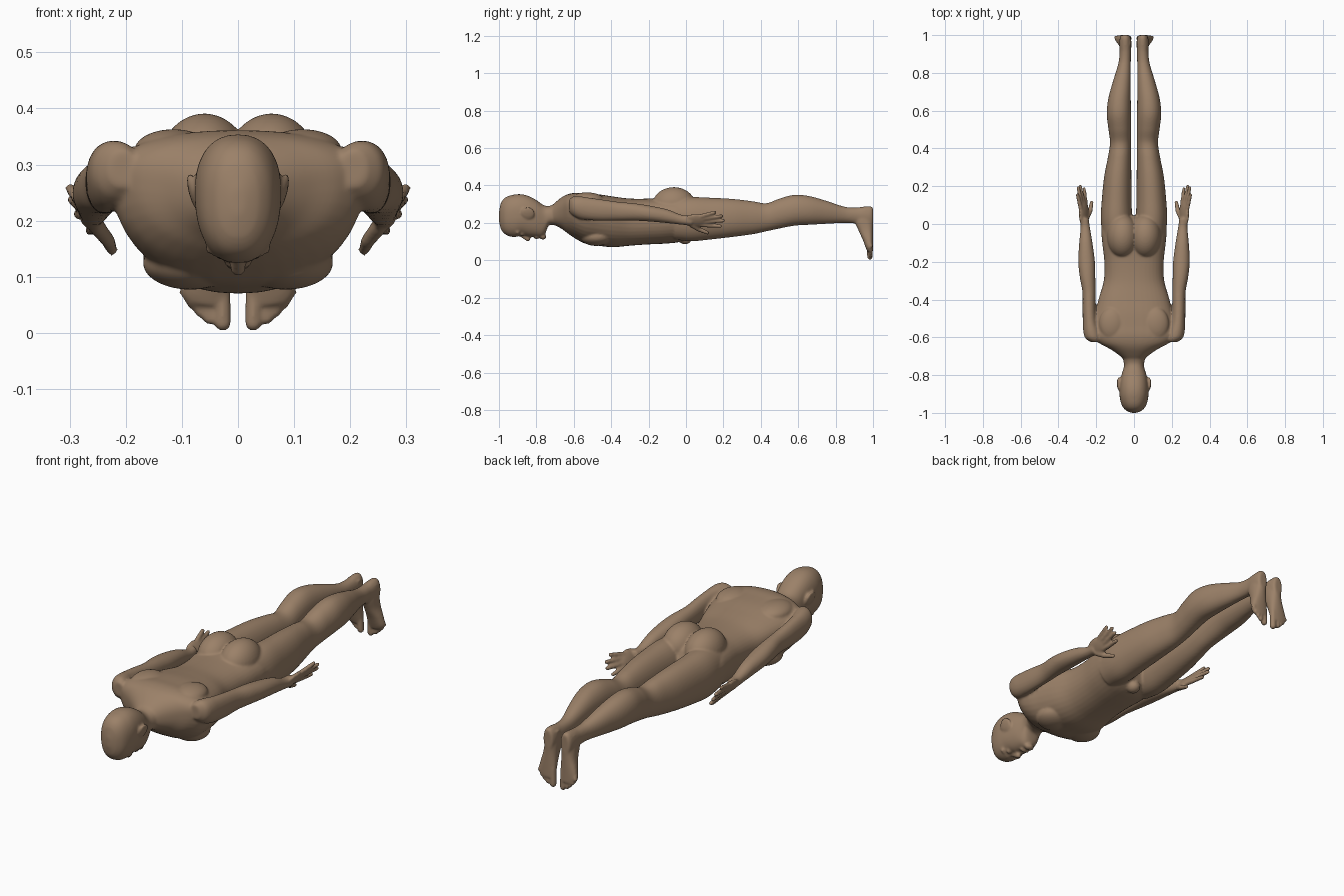
import bpy, bmesh, math
from mathutils import Vector, Matrix

bm = bmesh.new()


def spline(rows, steps=5):
    """Smoothly resample rows whose first value is the position along the axis."""
    out = []
    n = len(rows)
    for i in range(n - 1):
        a, b = rows[i], rows[i + 1]
        p, q = rows[max(i - 1, 0)], rows[min(i + 2, n - 1)]
        h = b[0] - a[0]
        for k in range(steps):
            t = k / steps
            row = [a[0] + h * t]
            for j in range(1, len(a)):
                m0 = (b[j] - p[j]) / (b[0] - p[0]) * h
                m1 = (q[j] - a[j]) / (q[0] - a[0]) * h
                row.append((2*t**3 - 3*t**2 + 1) * a[j] + (t**3 - 2*t**2 + t) * m0
                           + (3*t**2 - 2*t**3) * b[j] + (t**3 - t**2) * m1)
            out.append(row)
    out.append(list(rows[-1]))
    return out


def loft(rows, power=2.3, upright=False, seg=40):
    """Rows: axis position, centre x, half width, low, widest, high."""
    rings = []
    for a, xc, hw, lo, mid, hi in spline(rows):
        ring = []
        for k in range(seg):
            t = 2 * math.pi * k / seg
            c, s = math.cos(t), math.sin(t)
            x = xc + hw * math.copysign(abs(c) ** (2 / power), c)
            d = (hi - mid) if s > 0 else (mid - lo)
            h = mid + d * math.copysign(abs(s) ** (2 / power), s)
            ring.append(bm.verts.new((x, h, a) if upright else (x, a, h)))
        rings.append(ring)
    for r, q in zip(rings, rings[1:]):
        for k in range(seg):
            bm.faces.new((r[k], r[(k + 1) % seg], q[(k + 1) % seg], q[k]))
    bm.faces.new(rings[0])
    bm.faces.new(rings[-1])


def blob(center, radii, roll=0.0):
    m = (Matrix.Translation(center) @ Matrix.Rotation(roll, 4, 'Y')
         @ Matrix.Diagonal((*radii, 1)))
    bmesh.ops.create_uvsphere(bm, u_segments=32, v_segments=20, radius=1, matrix=m)


def capsule(p, q, r0, r1):
    p, q = Vector(p), Vector(q)
    d = q - p
    m = Matrix.Translation((p + q) / 2) @ d.to_track_quat('Z', 'Y').to_matrix().to_4x4()
    bmesh.ops.create_cone(bm, cap_ends=True, segments=20, radius1=r0, radius2=r1,
                          depth=d.length, matrix=m)
    blob(p, (r0,) * 3)
    blob(q, (r1,) * 3)


# head and neck
loft([(-1.0, 0, .012, .21, .235, .258), (-.99, 0, .038, .168, .24, .305),
      (-.965, 0, .062, .138, .24, .336), (-.92, 0, .075, .124, .25, .351),
      (-.88, 0, .077, .133, .25, .353), (-.84, 0, .073, .126, .25, .343),
      (-.80, 0, .066, .124, .24, .322), (-.77, 0, .057, .125, .23, .30),
      (-.752, 0, .053, .145, .23, .292), (-.735, 0, .054, .185, .235, .29),
      (-.71, 0, .06, .188, .24, .298), (-.66, 0, .075, .18, .25, .32)])

# torso
loft([(-.72, 0, .05, .195, .24, .29), (-.69, 0, .085, .182, .255, .317),
      (-.66, 0, .13, .165, .27, .34), (-.63, 0, .185, .142, .28, .354),
      (-.59, 0, .222, .115, .28, .361), (-.54, 0, .222, .09, .27, .358),
      (-.47, 0, .205, .078, .26, .353), (-.39, 0, .185, .07, .25, .341),
      (-.30, 0, .160, .078, .23, .33), (-.20, 0, .157, .085, .23, .33),
      (-.10, 0, .168, .09, .235, .338), (-.03, 0, .172, .10, .235, .335),
      (.02, 0, .16, .13, .23, .315), (.045, 0, .09, .18, .23, .27)])

# face: nose, lips, chin
capsule((0, -.885, .135), (0, -.845, .115), .009, .014)
blob((0, -.80, .124), (.024, .012, .012))
blob((0, -.765, .126), (.024, .018, .016))
# groin
blob((0, -.005, .115), (.032, .035, .03))

# leg
loft([(-.06, .09, .078, .11, .22, .33), (.03, .093, .083, .102, .22, .338),
      (.12, .092, .079, .11, .22, .335), (.25, .086, .072, .125, .22, .328),
      (.36, .076, .061, .14, .225, .315), (.43, .071, .056, .155, .23, .305),
      (.50, .075, .060, .17, .25, .33), (.58, .080, .064, .185, .265, .35),
      (.66, .077, .060, .19, .265, .343), (.75, .065, .048, .195, .26, .318),
      (.85, .050, .033, .20, .245, .286), (.91, .046, .030, .195, .243, .282),
      (.95, .046, .031, .18, .24, .287), (.985, .046, .029, .18, .235, .289),
      (1.0, .046, .022, .18, .235, .282)], power=2.1)
# foot, hanging down with the sole facing +y
loft([(.27, .044, .028, .93, .96, .99), (.22, .045, .032, .90, .95, 1.0),
      (.16, .049, .034, .922, .97, 1.0), (.11, .055, .041, .945, .98, 1.0),
      (.07, .058, .044, .96, .985, 1.0), (.05, .054, .036, .968, .985, 1.0)],
     power=2.3, upright=True)
# toes
for x, tip, r in ((.027, .018, .015), (.052, .026, .011), (.068, .037, .010),
                  (.082, .052, .010), (.095, .074, .010)):
    capsule((x * .9 + .004, .982, .095), (x, .998 - r, tip), r, r)

# buttock, chest, shoulder blade
blob((.06, -.065, .295), (.083, .115, .096))
blob((.085, -.48, .125), (.085, .085, .048))
blob((.115, -.53, .325), (.07, .09, .038))

# arm
loft([(-.625, .205, .025, .26, .29, .325), (-.605, .215, .042, .24, .29, .34),
      (-.57, .224, .044, .222, .285, .342), (-.52, .233, .038, .215, .275, .335),
      (-.45, .237, .035, .212, .27, .325), (-.36, .238, .035, .213, .265, .312),
      (-.28, .246, .041, .212, .26, .305), (-.20, .251, .044, .208, .25, .293),
      (-.10, .255, .035, .199, .235, .272), (-.02, .258, .025, .19, .217, .242),
      (.03, .262, .022, .185, .214, .24)], power=2.1)
# hand
blob((.266, .055, .212), (.015, .07, .042), math.radians(33))
for p, q in (((.252, .08, .188), (.264, .185, .183)), ((.262, .09, .205), (.285, .2, .212)),
             ((.274, .09, .222), (.295, .192, .237)), ((.282, .08, .236), (.299, .155, .257))):
    capsule(p, q, .0115, .0095)
capsule((.252, .03, .19), (.232, .07, .165), .015, .013)
capsule((.232, .07, .165), (.224, .115, .147), .013, .010)

# ear, brow, eye
blob((.079, -.845, .252), (.009, .036, .034), math.radians(14))
capsule((.014, -.908, .134), (.05, -.90, .15), .010, .009)
blob((.03, -.877, .142), (.014, .011, .012))

bmesh.ops.recalc_face_normals(bm, faces=bm.faces)
mesh = bpy.data.meshes.new("body")
bm.to_mesh(mesh)
bm.free()
body = bpy.data.objects.new("body", mesh)
bpy.context.collection.objects.link(body)

# mirror the one-sided parts and fuse everything into one smooth skin
mirror = body.modifiers.new("mirror", 'MIRROR')
mirror.use_mirror_merge = False
fuse = body.modifiers.new("fuse", 'REMESH')
fuse.mode = 'VOXEL'
fuse.voxel_size = .0055
fuse.use_smooth_shade = True
relax = body.modifiers.new("relax", 'SMOOTH')
relax.factor = .5
relax.iterations = 6

skin = bpy.data.materials.new("skin")
skin.diffuse_color = (.33, .22, .14, 1)
mesh.materials.append(skin)
